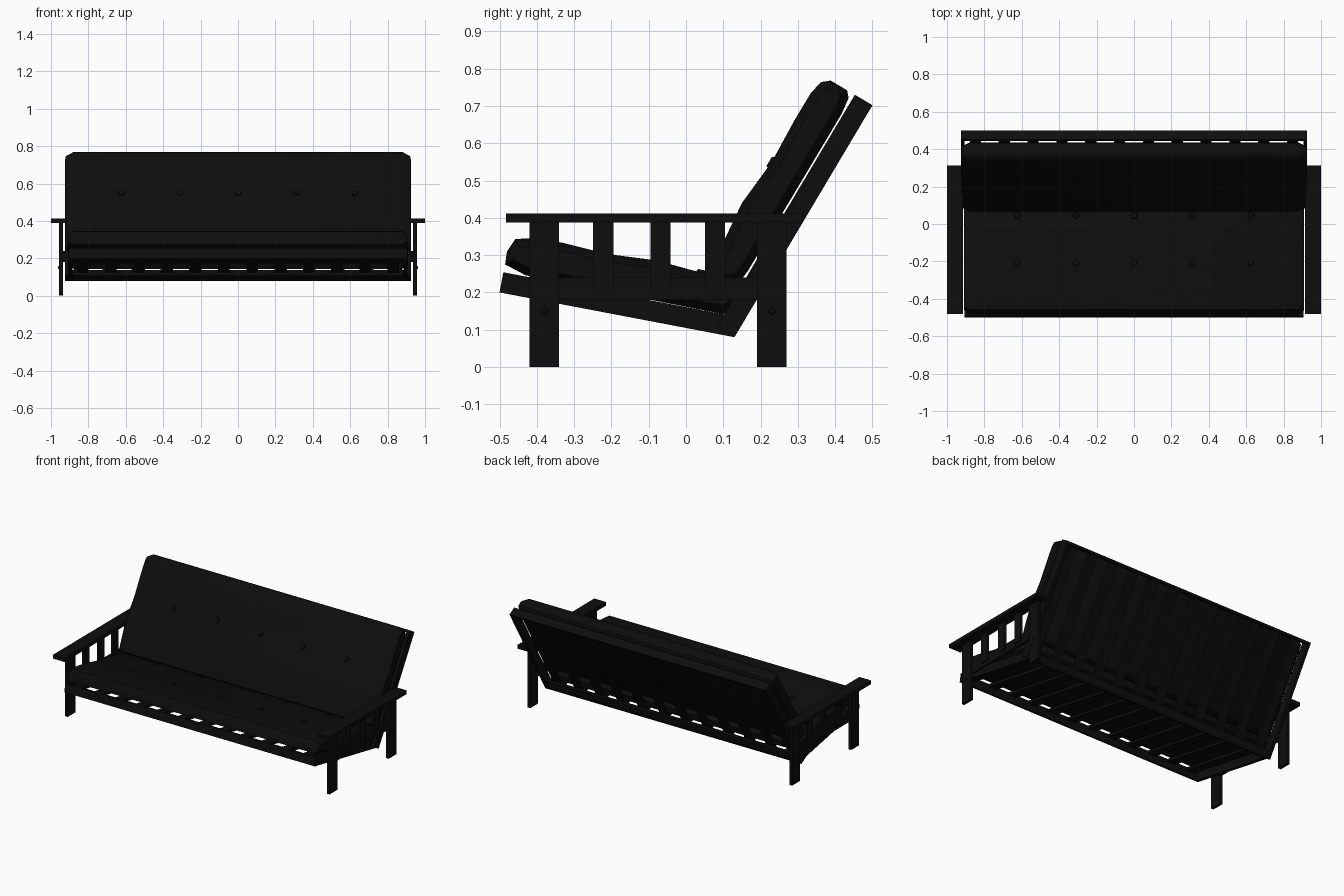
import bpy, bmesh, math
from mathutils import Vector, Matrix

if "Cube" in bpy.data.objects:
    bpy.data.objects.remove(bpy.data.objects["Cube"])

black = bpy.data.materials.new("black")
black.diffuse_color = (0.004, 0.004, 0.004, 1)
black.use_nodes = True
black.node_tree.nodes["Principled BSDF"].inputs["Base Color"].default_value = black.diffuse_color


def finish(bm, name, smooth=False):
    bmesh.ops.recalc_face_normals(bm, faces=bm.faces)
    me = bpy.data.meshes.new(name)
    bm.to_mesh(me)
    bm.free()
    ob = bpy.data.objects.new(name, me)
    bpy.context.collection.objects.link(ob)
    me.materials.append(black)
    if smooth:
        bpy.ops.object.select_all(action='DESELECT')
        ob.select_set(True)
        bpy.context.view_layer.objects.active = ob
        bpy.ops.object.shade_smooth_by_angle(angle=math.radians(35))
    return ob


def box(name, lo, hi, frame=Matrix()):
    """Box between two corners, placed by a local frame."""
    lo, hi = Vector(lo), Vector(hi)
    bm = bmesh.new()
    bmesh.ops.create_cube(bm, size=1)
    for v in bm.verts:
        v.co = frame @ ((lo + hi) / 2 + v.co * (hi - lo))
    return finish(bm, name)


def disc(name, centre, direction, radius, depth):
    bm = bmesh.new()
    turn = Vector(direction).to_track_quat('Z', 'Y').to_matrix().to_4x4()
    bmesh.ops.create_cone(bm, cap_ends=True, segments=12, radius1=radius,
                          radius2=radius * 0.7, depth=depth,
                          matrix=Matrix.Translation(centre) @ turn)
    return finish(bm, name, True)


def cushion(name, profile, half, puff):
    """Side profile extruded across x, with puffed, tapering ends."""
    bm = bmesh.new()
    cap = bm.faces.new([bm.verts.new((-half, y, z)) for y, z in profile])
    ext = bmesh.ops.extrude_face_region(bm, geom=[cap], use_keep_orig=True)
    moved = [g for g in ext['geom'] if isinstance(g, bmesh.types.BMVert)]
    bmesh.ops.translate(bm, verts=moved, vec=(2 * half, 0, 0))
    bmesh.ops.recalc_face_normals(bm, faces=bm.faces)
    ends = [f for f in bm.faces if abs(f.normal.x) > 0.9]
    for f in ends:
        bmesh.ops.inset_region(bm, faces=[f], thickness=0.022, depth=puff,
                               use_even_offset=True)
    return finish(bm, name, True)


def slatted_frame(name, start, end, half, side):
    """Plank frame with slats; thickness lies to the given side of the line."""
    a, b = Vector((0, *start)), Vector((0, *end))
    along = (b - a).normalized()
    up = Vector((0, -along.z, along.y)) * side
    m = Matrix((Vector((1, 0, 0)), along, up)).transposed().to_4x4()
    m.translation = a
    n, t, w = (b - a).length, 0.055, 0.016
    for s in (-1, 1):
        box(name + "_side_rail", (s * half, 0, 0), (s * (half - 0.02), n, t), m)
    box(name + "_first_rail", (-half, 0, 0), (half, w, t), m)
    box(name + "_last_rail", (-half, n - w, 0), (half, n, t), m)
    count = 12
    for i in range(count):
        x = (i - (count - 1) / 2) * 2 * half / count
        box(name + "_slat", (x - 0.03, w, t - 0.018), (x + 0.03, n - w, t - 0.002), m)


# Tilted seat and back frames
slatted_frame("seat_frame", (-0.5, 0.2), (0.13, 0.08), 0.905, 1)
slatted_frame("back_frame", (0.13, 0.08), (0.5, 0.702), 0.925, 1)

# Mattress halves
cushion("seat_mattress", [
    (-0.485, 0.275), (-0.48, 0.31), (-0.458, 0.343), (-0.41, 0.346),
    (-0.33, 0.333), (-0.21, 0.303), (-0.08, 0.286), (0.03, 0.256),
    (0.11, 0.235), (0.145, 0.2), (0.135, 0.16), (0.1, 0.142), (-0.43, 0.246)], 0.875, 0.033)
cushion("back_mattress", [
    (0.105, 0.222), (0.068, 0.255), (0.105, 0.345), (0.15, 0.44), (0.23, 0.55),
    (0.29, 0.66), (0.335, 0.735), (0.362, 0.764), (0.388, 0.768),
    (0.432, 0.742), (0.436, 0.722), (0.418, 0.68), (0.165, 0.256), (0.145, 0.23)], 0.88, 0.042)

# Tufting buttons
for i in range(-2, 3):
    x = i * 0.312
    disc("seat_button", (x, -0.21, 0.304), (0, 0.2, 1), 0.02, 0.012)
    disc("seat_button", (x, 0.045, 0.254), (0, 0.22, 1), 0.02, 0.012)
    disc("back_button", (x, 0.228, 0.548), (0, -0.85, 0.5), 0.02, 0.012)

# Arm assemblies
for s in (-1, 1):
    def part(name, x0, x1, y0, y1, z0, z1):
        box(name, (min(s * x0, s * x1), y0, z0), (max(s * x0, s * x1), y1, z1))
    part("armrest", 0.915, 1.0, -0.482, 0.312, 0.388, 0.412)
    part("front_leg", 0.936, 0.956, -0.42, -0.34, 0, 0.388)
    part("back_leg", 0.936, 0.956, 0.19, 0.27, 0, 0.388)
    part("arm_rail", 0.926, 0.942, -0.34, 0.19, 0.18, 0.24)
    for y in (-0.222, -0.068, 0.078):
        part("arm_slat", 0.936, 0.952, y - 0.027, y + 0.027, 0.2, 0.388)
    for y in (-0.38, 0.23):
        disc("bolt", (s * 0.958, y, 0.15), (s, 0, 0), 0.01, 0.008)
